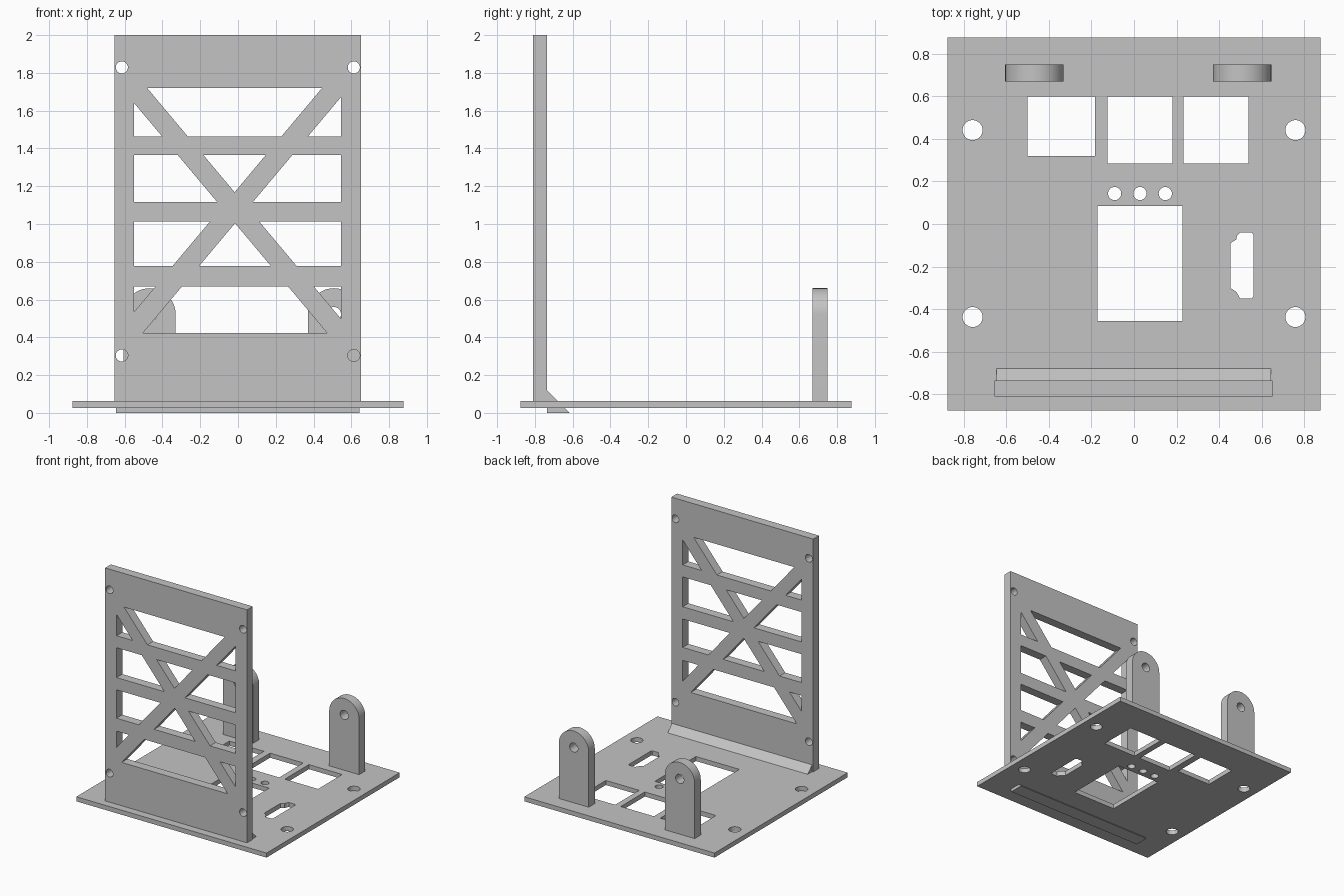
import bpy, bmesh
from math import pi, cos, sin
from mathutils import Vector

if "Cube" in bpy.data.objects:
    bpy.data.objects.remove(bpy.data.objects["Cube"])

grey = bpy.data.materials.new("light_grey")
grey.use_nodes = True
colour = (0.55, 0.55, 0.55, 1)
grey.diffuse_color = colour
grey.node_tree.nodes["Principled BSDF"].inputs["Base Color"].default_value = colour

# How a flat outline (u, v) at depth d is placed in space
PLACE = {
    "x": lambda u, v, d: Vector((d, u, v)),
    "y": lambda u, v, d: Vector((u, d, v)),
    "z": lambda u, v, d: Vector((u, v, d)),
}


def rect(u0, u1, v0, v1):
    return [(u0, v0), (u1, v0), (u1, v1), (u0, v1)]


def arc(cu, cv, r, start=0.0, sweep=2 * pi, n=32):
    count = n if sweep >= 2 * pi else n + 1
    return [(cu + r * cos(start + sweep * i / n), cv + r * sin(start + sweep * i / n))
            for i in range(count)]


def prisms(name, outlines, axis, low, high):
    """One object made of outlines extruded along an axis."""
    bm = bmesh.new()
    for outline in outlines:
        rings = [[bm.verts.new(PLACE[axis](u, v, d)) for u, v in outline] for d in (low, high)]
        bm.faces.new(rings[0])
        bm.faces.new(rings[1][::-1])
        for i in range(len(outline)):
            j = (i + 1) % len(outline)
            bm.faces.new((rings[0][i], rings[1][i], rings[1][j], rings[0][j]))
    bmesh.ops.recalc_face_normals(bm, faces=bm.faces)
    mesh = bpy.data.meshes.new(name)
    bm.to_mesh(mesh)
    bm.free()
    mesh.materials.append(grey)
    obj = bpy.data.objects.new(name, mesh)
    bpy.context.collection.objects.link(obj)
    return obj


def select(obj):
    bpy.ops.object.select_all(action="DESELECT")
    obj.select_set(True)
    bpy.context.view_layer.objects.active = obj


def cut_plate(name, outline, holes, axis, low, high):
    """A plate with holes cut right through it."""
    plate = prisms(name, [outline], axis, low, high)
    cutter = prisms(name + "_cutter", holes, axis, low - 0.1, high + 0.1)
    cutter.hide_render = True
    mod = plate.modifiers.new("holes", "BOOLEAN")
    mod.operation, mod.solver, mod.object = "DIFFERENCE", "EXACT", cutter
    select(plate)
    bpy.ops.object.modifier_apply(modifier=mod.name)
    bpy.data.objects.remove(cutter)
    select(plate)
    bpy.ops.object.shade_smooth_by_angle(angle=pi / 6)
    return plate


# Base plate with square openings, screw holes and a connector slot
base_holes = [
    rect(-0.50, -0.183, 0.32, 0.60),
    rect(-0.125, 0.18, 0.284, 0.60),
    rect(0.232, 0.538, 0.284, 0.60),
    rect(-0.172, 0.227, -0.455, 0.085),
    [(0.498, -0.04), (0.553, -0.04), (0.561, -0.05), (0.561, -0.34), (0.553, -0.35),
     (0.498, -0.35), (0.482, -0.32), (0.453, -0.30), (0.453, -0.09), (0.48, -0.073),
     (0.484, -0.055)],
]
base_holes += [arc(x, 0.143, 0.031) for x in (-0.091, 0.028, 0.147)]
base_holes += [arc(x, y, 0.047) for x in (-0.758, 0.758) for y in (-0.437, 0.441)]
cut_plate("base_plate", rect(-0.875, 0.875, -0.875, 0.875), base_holes, "z", 0.025, 0.063)

# Lattice openings: a window split along the edges of all its bars
CROSSBARS = [(0.67, 0.778), (1.014, 1.116), (1.364, 1.464)]
SLOPE = 1.191
DIAGONALS = [(SLOPE, 0.985, 1.147), (-SLOPE, 1.0225, 1.19)]


def lattice_openings():
    bm = bmesh.new()
    bm.faces.new([bm.verts.new((u, v, 0)) for u, v in rect(-0.55, 0.545, 0.423, 1.72)])
    bars = [(0, a, b) for a, b in CROSSBARS] + DIAGONALS
    for slope, *edges in bars:
        for c in edges:
            bmesh.ops.bisect_plane(bm, geom=bm.verts[:] + bm.edges[:] + bm.faces[:],
                                   plane_co=(0, c, 0), plane_no=Vector((slope, 1, 0)).normalized())
    openings = []
    for face in bm.faces:
        p = face.calc_center_median()
        if not any(low < p.y + slope * p.x < high for slope, low, high in bars):
            openings.append([(v.co.x, v.co.y) for v in face.verts])
    bm.free()
    return openings


# Upright front panel with lattice and corner screw holes
panel_holes = lattice_openings()
panel_holes += [arc(x, z, 0.032) for x in (-0.615, 0.613) for z in (0.304, 1.829)]
cut_plate("front_panel", rect(-0.655, 0.65, 0.04, 2.0), panel_holes, "y", -0.81, -0.735)

# Sloped brace along the foot of the panel
prisms("panel_brace", [[(-0.735, 0), (-0.615, 0), (-0.735, 0.12)]], "x", -0.645, 0.643)

# Round-topped rear posts with pivot holes
for side, x in (("right", -0.4675), ("left", 0.5075)):
    r, z = 0.1375, 0.5225
    outline = [(x - r, 0.045), (x + r, 0.045)] + arc(x, z, r, 0, pi, 24)
    cut_plate("rear_post_" + side, outline, [arc(x, z, 0.038)], "y", 0.67, 0.75)
